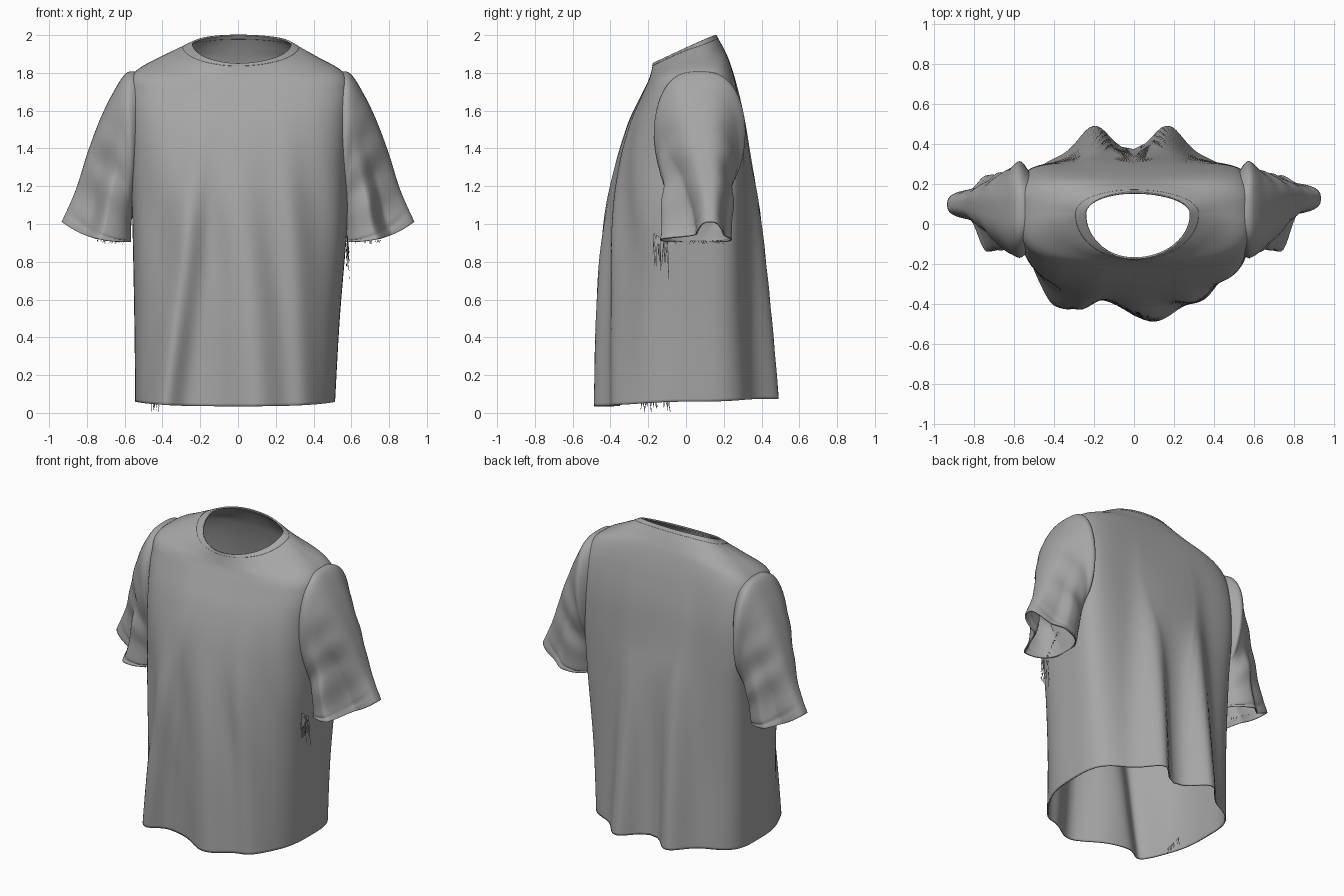
import bpy, bmesh, math, random
from mathutils import Vector

if "Cube" in bpy.data.objects:
    bpy.data.objects.remove(bpy.data.objects["Cube"])

random.seed(4)
cloth = bpy.data.materials.new("grey cloth")
cloth.diffuse_color = (0.38, 0.38, 0.38, 1)
cloth.use_nodes = True
cloth.node_tree.nodes["Principled BSDF"].inputs["Base Color"].default_value = cloth.diffuse_color


def smooth(a, b, v):
    v = max(0.0, min(1.0, (v - a) / (b - a)))
    return v * v * (3 - 2 * v)


def bump(v, width):
    return math.exp(-(v / width) ** 2)


def spow(v, p):
    return math.copysign(abs(v) ** p, v)


def spline(keys, s):
    """Catmull-Rom through a list of tuples, s from 0 to 1."""
    f = min(s * (len(keys) - 1), len(keys) - 1 - 1e-9)
    i = int(f)
    t = f - i
    a, b, c, d = (keys[max(0, min(len(keys) - 1, i + k))] for k in (-1, 0, 1, 2))
    return [q + 0.5 * t * (r - p + t * (2 * p - 5 * q + 4 * r - w + t * (3 * (q - r) + w - p)))
            for p, q, r, w in zip(a, b, c, d)]


def finish(name, bm, thickness):
    bmesh.ops.recalc_face_normals(bm, faces=bm.faces[:])
    mesh = bpy.data.meshes.new(name)
    bm.to_mesh(mesh)
    bm.free()
    mesh.materials.append(cloth)
    for f in mesh.polygons:
        f.use_smooth = True
    ob = bpy.data.objects.new(name, mesh)
    bpy.context.collection.objects.link(ob)
    if thickness:
        m = ob.modifiers.new("cloth thickness", 'SOLIDIFY')
        m.thickness = thickness
        m.offset = 0
    return ob


def loft(name, point, rows, segs, s0=0.0, s1=1.0, thickness=0.008, hole=None):
    """Tube through point(s, angle), with optional faces cut out."""
    bm = bmesh.new()
    rings = [[bm.verts.new(point(s0 + (s1 - s0) * r / rows, 2 * math.pi * k / segs))
              for k in range(segs)] for r in range(rows + 1)]
    for a, b in zip(rings, rings[1:]):
        for k in range(segs):
            n = (k + 1) % segs
            bm.faces.new((a[k], a[n], b[n], b[k]))
    if hole:
        gone = [f for f in bm.faces if hole(f.calc_center_median())]
        bmesh.ops.delete(bm, geom=gone, context='FACES')
    return finish(name, bm, thickness)


# Torso rings, hem to neck:
# z front, z side, z back, left, right, y front, y back, y mid, front power, back power, fold
TORSO = [
    (.035, .060, .075, .54, .51, -.36, .36, .05, .65, .60, 1.0),
    (.50, .50, .50, .545, .535, -.36, .335, .05, .66, .55, .90),
    (1.0, 1.0, 1.0, .555, .575, -.355, .32, .05, .64, .45, .60),
    (1.3, 1.3, 1.3, .565, .58, -.335, .308, .05, .62, .34, .32),
    (1.52, 1.52, 1.53, .57, .585, -.29, .295, .05, .60, .32, .14),
    (1.69, 1.69, 1.72, .57, .59, -.225, .265, .05, .58, .38, .03),
    (1.76, 1.795, 1.85, .55, .56, -.195, .23, .05, .65, .55, 0),
    (1.80, 1.88, 1.93, .41, .42, -.182, .195, .05, .9, .85, 0),
    (1.85, 1.952, 2.0, .24, .28, -.17, .155, .05, 1, 1, 0),
]
# Drape folds: x at hem, x drift at top, width, depth
FRONT = [(-.40, .22, .085, .105), (.10, -.10, .16, .125), (.35, -.10, .08, .05)]
BACK = [(-.20, .05, .10, .13), (.17, -.04, .10, .13)]


def torso_point(s, a, grow=0.0):
    zf, zs, zb, wl, wr, yf, yb, mid, pf, pb, fold = spline(TORSO, s)
    c, n = math.cos(a), math.sin(a)
    p = pf if n < 0 else pb
    x = spow(c, p) * (wr if c > 0 else wl)
    reach = (mid - yf) if n < 0 else (yb - mid)
    y = mid + spow(n, p) * reach
    z = zs + ((zf if n < 0 else zb) - zs) * abs(n) ** (1.5 - .5 * smooth(.85, 1, s))
    top = z / 1.6
    lift = sum(d * bump(x - x0 - dx * top, w) for x0, dx, w, d in (FRONT if n < 0 else BACK))
    y += math.copysign(lift, n) * fold * smooth(0, .45, abs(n))
    # fine creases running down the front, and a stitched hem line
    if n < 0:
        y += .008 * bump(z - .95, .4) * math.sin(22 * (x + .22 * z)) * smooth(0, .5, -n)
    dent = 1 - .014 * bump(z - zs - .065, .014) * (s < .1) + grow
    return Vector((x * dent, mid + (y - mid) * dent, z))


def armhole(c):
    return abs(c.x) > .53 and ((c.y - .06) / .15) ** 2 + ((c.z - 1.48) / .24) ** 2 < 1


loft("torso", torso_point, 130, 220, hole=armhole)

# Ribbed collar band around the neckline
loft("collar", lambda s, a: torso_point(s, a, .004), 8, 120, .955, 1.0, .010)

# Sleeve rings, armhole to cuff:
# outer x, outer z, inner x, inner z, y front, y back, pinch of the outer fold
SLEEVE = [
    (.525, 1.80, .53, 1.22, -.13, .26, 0),
    (.590, 1.795, .55, 1.17, -.165, .31, 0),
    (.660, 1.69, .56, 1.10, -.145, .275, 0),
    (.728, 1.55, .565, 1.04, -.125, .255, .15),
    (.795, 1.37, .57, .98, -.122, .247, .5),
    (.855, 1.18, .57, .935, -.128, .243, .85),
    (.93, 1.01, .57, .905, -.135, .24, 1),
]


def sleeve_point(side):
    def point(s, a):
        xo, zo, xi, zi, yf, yb, k = spline(SLEEVE, s)
        c, n = math.cos(a), math.sin(a)
        u = (1 + c) / 2
        x = xi + (xo - xi) * u
        # the cuff edge hangs level, then lifts at the outer fold
        z = zi + (zo - zi) * u ** (1 + 1.6 * smooth(.75, 1, s))
        pinch = k * smooth(-.1, .4, c)
        half = (yb - yf) / 2 * (1 - .60 * pinch)
        y = (yf + yb) / 2 + (.075 if side > 0 else .045) * pinch + spow(n, .7) * half
        # slanting arm creases and the stitched cuff line
        y += .008 * math.sin(24 * (z - .8 * x) + side) * bump(s - .6, .25) * n
        y -= .006 * bump(s - .93, .015) * n
        return Vector((side * x, y, z))
    return point


for label, side in (("left", -1), ("right", 1)):
    loft(label + "_sleeve", sleeve_point(side), 70, 110)


# Frayed threads hanging off edges
def threads(name, start, end, count, length):
    bm = bmesh.new()
    for _ in range(count):
        p = Vector(start).lerp(Vector(end), random.random())
        d = Vector((random.uniform(-.01, .01), random.uniform(-.015, .015),
                    -length * random.uniform(.4, 1)))
        w = Vector((.001, .003, 0))
        bm.faces.new([bm.verts.new(v) for v in (p - w, p + w, p + d + w * .4, p + d - w * .4)])
    finish(name, bm, 0)


threads("hem_threads", (-.46, -.24, .065), (-.42, -.08, .065), 16, .065)
threads("side_threads", (.580, -.17, .95), (.580, -.09, .90), 18, .2)
threads("right_cuff_threads", (.60, -.10, .91), (.76, .20, .915), 24, .02)
threads("left_cuff_threads", (-.60, -.10, .91), (-.76, .20, .915), 24, .02)
